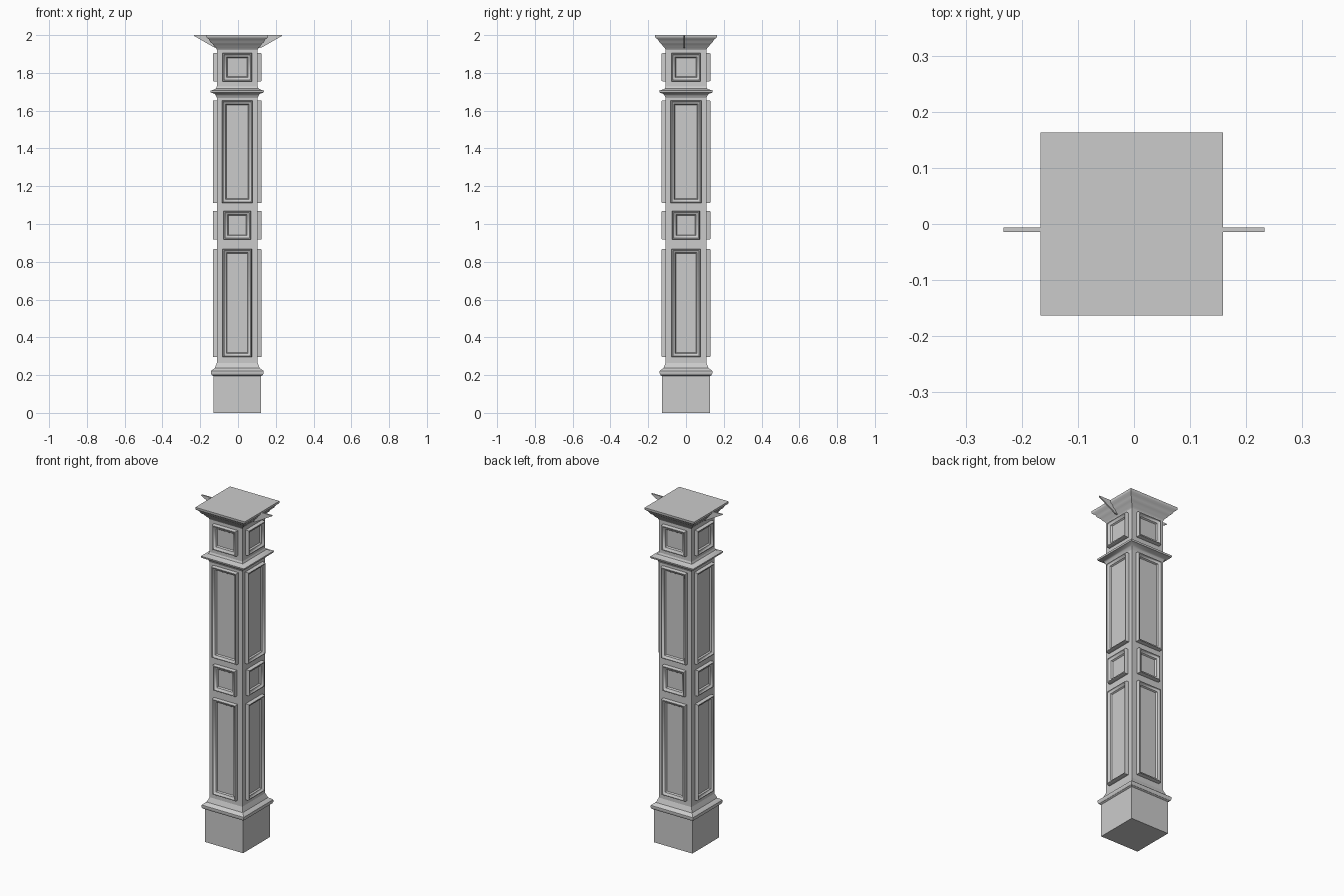
import bpy, bmesh
from math import pi
from mathutils import Matrix, Vector

if "Cube" in bpy.data.objects:
    bpy.data.objects.remove(bpy.data.objects["Cube"])

CX = -0.004   # column axis sits slightly left of the fins' centre
SHAFT = 0.108


def finish(bm, name, angle=0.6):
    bmesh.ops.recalc_face_normals(bm, faces=bm.faces)
    me = bpy.data.meshes.new(name)
    bm.to_mesh(me)
    bm.free()
    ob = bpy.data.objects.new(name, me)
    bpy.context.collection.objects.link(ob)
    bpy.ops.object.select_all(action='DESELECT')
    ob.select_set(True)
    bpy.context.view_layer.objects.active = ob
    bpy.ops.object.shade_smooth_by_angle(angle=angle)
    return ob


def bridge(bm, loops):
    for a, b in zip(loops, loops[1:]):
        for i in range(4):
            j = (i + 1) % 4
            bm.faces.new((a[i], a[j], b[j], b[i]))


def square_profile(name, profile):
    """Stack of square rings given as (half width, height), capped."""
    bm = bmesh.new()
    loops = [[bm.verts.new((CX + sx * h, sy * h, z))
              for sx, sy in ((-1, -1), (1, -1), (1, 1), (-1, 1))] for h, z in profile]
    bridge(bm, loops)
    bm.faces.new(loops[0])
    bm.faces.new(loops[-1])
    return finish(bm, name)


def panel_frames(name, half, z0, z1, width):
    """Moulded picture frame with a sunken panel, on all four sides."""
    bm = bmesh.new()
    # fraction of moulding width, height above the shaft face
    section = ((0, -0.01), (0, 0.016), (0.12, 0.021), (0.3, 0.021),
               (0.5, 0.014), (0.8, 0.011), (1, 0.003))
    for k in range(4):
        rot = Matrix.Translation((CX, 0, 0)) @ Matrix.Rotation(k * pi / 2, 4, 'Z')
        loops = []
        for f, d in section:
            w = f * width
            pts = ((-half + w, z0 + w), (half - w, z0 + w),
                   (half - w, z1 - w), (-half + w, z1 - w))
            loops.append([bm.verts.new(rot @ Vector((x, -SHAFT - d, z))) for x, z in pts])
        bridge(bm, loops)
        bm.faces.new(loops[0])
        bm.faces.new(loops[-1])
    return finish(bm, name)


# Plinth with rounded moulding
square_profile("plinth", [
    (0.126, 0), (0.126, 0.195), (0.135, 0.2), (0.14, 0.21), (0.139, 0.222),
    (0.13, 0.23), (0.119, 0.237), (0.114, 0.25), (SHAFT, 0.265)])

# Shaft
square_profile("shaft", [(SHAFT, 0.24), (SHAFT, 1.94)])

# Thin ledge between upper panels
square_profile("ledge_moulding", [
    (0.107, 1.665), (0.113, 1.68), (0.12, 1.689), (0.14, 1.696), (0.142, 1.706),
    (0.125, 1.711), (0.113, 1.717), (0.107, 1.73)])

# Flared capital
square_profile("capital", [
    (0.107, 1.92), (0.112, 1.932), (0.122, 1.941), (0.13, 1.953), (0.142, 1.963),
    (0.149, 1.977), (0.16, 1.985), (0.163, 1.99), (0.163, 2.0)])

# Panels
panel_frames("lower_panels", 0.077, 0.295, 0.868, 0.024)
panel_frames("middle_square_panels", 0.073, 0.917, 1.07, 0.026)
panel_frames("upper_panels", 0.082, 1.11, 1.655, 0.024)
panel_frames("top_square_panels", 0.078, 1.755, 1.905, 0.026)

# Thin pointed fins on both sides of the capital
for side, name in ((-1, "left_fin"), (1, "right_fin")):
    bm = bmesh.new()
    outline = ((0.1, 1.93), (0.125, 1.934), (0.233, 1.996), (0.233, 2.0), (0.1, 2.0))
    face = bm.faces.new([bm.verts.new((side * x, -0.014, z)) for x, z in outline])
    ext = bmesh.ops.extrude_face_region(bm, geom=[face])
    moved = [v for v in ext["geom"] if isinstance(v, bmesh.types.BMVert)]
    bmesh.ops.translate(bm, vec=(0, 0.008, 0), verts=moved)
    finish(bm, name, 0.3)
